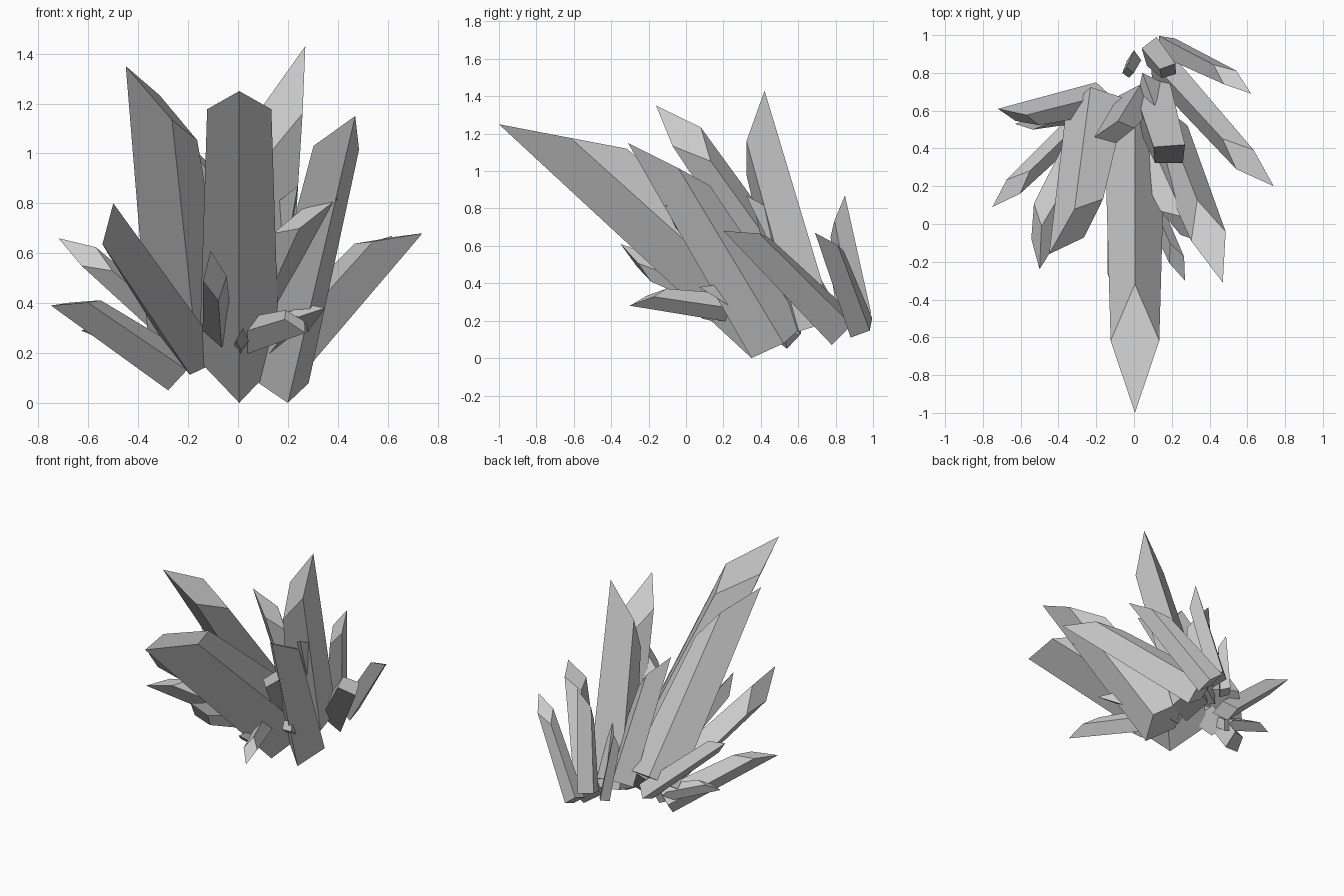
import bpy
import bmesh
from mathutils import Vector

# Remove the default object
default_cube = bpy.data.objects.get("Cube")
if default_cube:
    bpy.data.objects.remove(default_cube, do_unlink=True)

# Single flat stone colour
stone_grey = bpy.data.materials.new("stone_grey")
stone_grey.use_nodes = True
colour = (0.6, 0.6, 0.6, 1)
stone_grey.diffuse_color = colour
for node in stone_grey.node_tree.nodes:
    if node.type == "BSDF_PRINCIPLED":
        node.inputs["Base Color"].default_value = colour

# Proportions shared by every crystal, relative to its length
DEPTH, WIDTH, SLANT = 0.2, 0.14, 0.32
FLARE = 1.25
SHOULDER = 0.56


def crystal(name, tip, base, short_side):
    """Four-sided tapering prism with a slanted end facet.

    The long ridge runs from base to tip; the short ridge lies
    on the opposite side, in the direction of short_side."""
    tip, base = Vector(tip), Vector(base)
    axis = tip - base
    length = axis.length
    axis.normalize()
    across = Vector(short_side)
    across = (across - axis * across.dot(axis)).normalized()
    sideways = axis.cross(across)

    depth = across * DEPTH * length
    half_width = sideways * WIDTH * length / 2
    slope = depth - axis * SLANT * length

    bm = bmesh.new()
    foot = [
        base,
        base + (depth / 2 + half_width) * FLARE,
        base + depth * FLARE,
        base + (depth / 2 - half_width) * FLARE,
    ]
    head = [
        tip,
        tip + slope * SHOULDER + half_width,
        tip + slope,
        tip + slope * SHOULDER - half_width,
    ]
    foot = [bm.verts.new(point) for point in foot]
    head = [bm.verts.new(point) for point in head]
    bm.faces.new(foot)
    bm.faces.new(head)
    for i in range(len(foot)):
        j = (i + 1) % len(foot)
        bm.faces.new((foot[i], foot[j], head[j], head[i]))
    bmesh.ops.recalc_face_normals(bm, faces=bm.faces)

    mesh = bpy.data.meshes.new(name)
    bm.to_mesh(mesh)
    bm.free()
    mesh.materials.append(stone_grey)
    shard = bpy.data.objects.new(name, mesh)
    bpy.context.scene.collection.objects.link(shard)
    return shard


# Tall spires
crystal("front_main_crystal", tip=(0.005, -1, 1.25), base=(0.005, 0.35, 0), short_side=(0, 0, 1))
crystal("tall_right_crystal", tip=(-0.45, -0.16, 1.35), base=(-0.36, 0.6, 0.25), short_side=(1, 0.2, 0.2))
crystal("tall_rear_crystal", tip=(0.27, 0.42, 1.43), base=(0.18, 0.79, 0.2), short_side=(-0.6, -1, -0.25))
crystal("tall_left_crystal", tip=(0.47, -0.31, 1.15), base=(0.2, 0.35, 0), short_side=(-0.2, 0.9, 0.5))
crystal("inner_rear_crystal", tip=(-0.21, 0.46, 1.05), base=(-0.08, 0.68, 0.22), short_side=(1, -0.1, 0))
crystal("inner_left_rear_crystal", tip=(0.24, 0.32, 0.87), base=(0.12, 0.65, 0.2), short_side=(-0.3, 0.6, 0.3))

# Medium crystals leaning outwards on the left
crystal("outer_left_crystal", tip=(0.74, 0.2, 0.68), base=(0.22, 0.78, 0.07), short_side=(-0.5, 0.3, 0.8))
crystal("inner_left_crystal", tip=(0.4, -0.11, 0.82), base=(0.13, 0.5, 0.2), short_side=(-1, 0.2, 0))

# Medium crystals leaning outwards on the right
crystal("front_right_crystal", tip=(-0.5, -0.24, 0.8), base=(-0.05, 0.48, 0.18), short_side=(-0.45, 0.7, -0.2))
crystal("low_right_crystal", tip=(-0.75, 0.09, 0.39), base=(-0.28, 0.54, 0.05), short_side=(0.2, 0.2, 1))
crystal("outer_right_crystal", tip=(-0.72, 0.61, 0.66), base=(-0.2, 0.75, 0.2), short_side=(0.8, -1, -0.2))
crystal("lowest_right_crystal", tip=(-0.63, 0.53, 0.29), base=(-0.22, 0.6, 0.12), short_side=(0.2, -0.3, 1))

# Small crystals around the front foot
crystal("small_front_right_crystal", tip=(-0.11, -0.35, 0.61), base=(-0.1, 0.3, 0.38), short_side=(0.2, 0, -1))
crystal("small_front_left_crystal", tip=(0.27, -0.3, 0.28), base=(0.02, 0.25, 0.19), short_side=(0, 0.2, 1))
crystal("small_left_crystal", tip=(0.35, 0.07, 0.38), base=(0.14, 0.52, 0.1), short_side=(-1, 0.1, 0.7))
crystal("tiny_front_crystal", tip=(0.02, -0.02, 0.3), base=(0, 0.35, 0.25), short_side=(0, 0, -1))

# Small crystals at the back
crystal("back_left_crystal", tip=(0.62, 0.69, 0.67), base=(0.22, 0.88, 0.11), short_side=(-0.4, 0.5, 0.4))
crystal("back_upright_crystal", tip=(0.22, 0.85, 0.87), base=(0.12, 0.99, 0.24), short_side=(-0.3, -1, 0))
crystal("back_small_crystal", tip=(-0.04, 0.83, 0.62), base=(0, 0.92, 0.2), short_side=(0, -1, 0))
